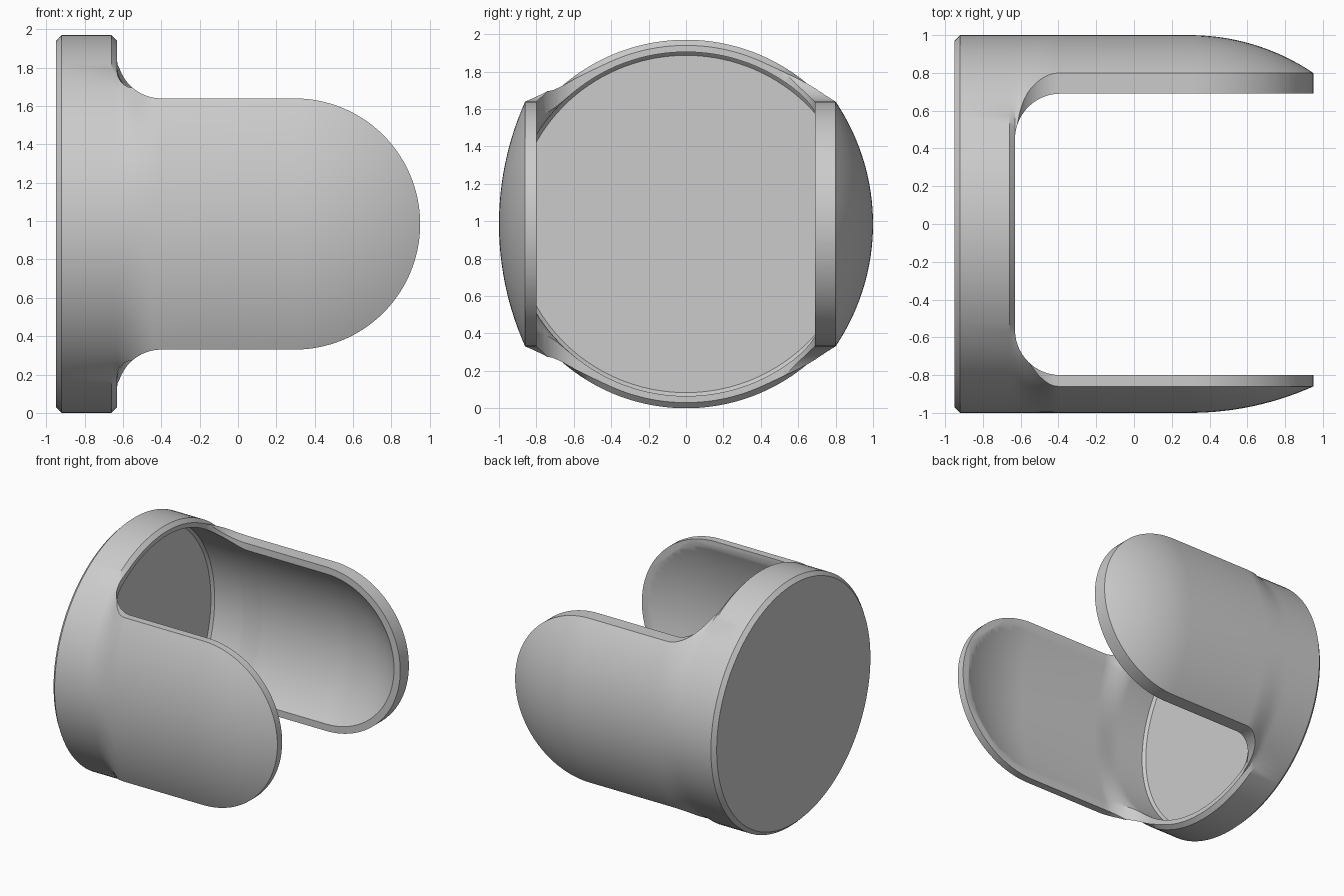
import bpy, bmesh
from math import sin, cos, pi, sqrt
from mathutils import Vector

if "Cube" in bpy.data.objects:
    bpy.data.objects.remove(bpy.data.objects["Cube"], do_unlink=True)

MID = 0.985          # height of the cup axis
HALF = 0.655         # half width of each arm
TIP = 0.295          # centre of the rounded arm ends
RIM = -0.63          # open edge of the base cup
SEGMENTS = 128


def smooth(v, a, b):
    t = min(1, max(0, (v - a) / (b - a)))
    return t * t * (3 - 2 * t)


def finish(bm, name):
    bmesh.ops.recalc_face_normals(bm, faces=bm.faces)
    mesh = bpy.data.meshes.new(name)
    bm.to_mesh(mesh)
    bm.free()
    obj = bpy.data.objects.new(name, mesh)
    bpy.context.collection.objects.link(obj)
    return obj


def loft(name, stations, base_radius, back, front, chamfer):
    """Skin along x from a round base into two domed arms.
    back and front are (centre y, radius) of the arm arcs;
    stations are (x, scale) pairs."""
    bm = bmesh.new()
    rings = []
    for x, scale in stations:
        ring = []
        for i in range(SEGMENTS):
            a = 2 * pi * (i + 0.5) / SEGMENTS
            c, radius = back if cos(a) > 0 else front
            section = sqrt(radius ** 2 - max(0, x - TIP) ** 2)
            arm = c * cos(a) + sqrt(section ** 2 - (c * sin(a)) ** 2)
            round_r = base_radius * (1 + 0.015 * cos(a) ** 2)
            drop = max(0, min(1, (x - RIM + 0.03) / 0.03))
            round_r -= chamfer * drop * smooth(abs(sin(a)), 0.7, 0.9)
            t = smooth(x, RIM, -0.4)
            r = scale * (round_r * (1 - t) + arm * t)
            ring.append(bm.verts.new((x, r * cos(a), MID + r * sin(a))))
        rings.append(ring)
    for lower, upper in zip(rings, rings[1:]):
        for i in range(SEGMENTS):
            j = (i + 1) % SEGMENTS
            bm.faces.new((lower[i], lower[j], upper[j], upper[i]))
    bm.faces.new(rings[0])
    bm.faces.new(rings[-1])
    return finish(bm, name)


def prism(name, points, direction):
    """Solid made by pushing a flat outline along a direction."""
    bm = bmesh.new()
    face = bm.faces.new([bm.verts.new(p) for p in points])
    result = bmesh.ops.extrude_face_region(bm, geom=[face])
    moved = [v for v in result["geom"] if isinstance(v, bmesh.types.BMVert)]
    bmesh.ops.translate(bm, verts=moved, vec=Vector(direction))
    return finish(bm, name)


def arc(cx, cy, r, start, end, steps):
    return [(cx + r * cos(start + (end - start) * i / steps),
             cy + r * sin(start + (end - start) * i / steps))
            for i in range(steps + 1)]


def boolean(obj, tool, operation):
    mod = obj.modifiers.new(operation, "BOOLEAN")
    mod.operation = operation
    mod.solver = "EXACT"
    mod.object = tool
    bpy.ops.object.select_all(action="DESELECT")
    bpy.context.view_layer.objects.active = obj
    obj.select_set(True)
    bpy.ops.object.modifier_apply(modifier=mod.name)
    bpy.data.objects.remove(tool, do_unlink=True)


# Shared stations: neck blend, straight arm, rounded tip
neck = [(RIM + 0.23 * i / 12, 1) for i in range(13)]
tip = [(TIP + 0.7 * i / 20, 1) for i in range(21)]

# Outer skin and hollow
cup = loft("clamp_cup", [(-0.95, 0.97), (-0.92, 1), (RIM - 0.03, 1)] + neck + tip,
           MID, (-0.17, 1.17), (0.6, 1.6), 0.03)
hollow = loft("hollow_cutter", [(-0.88, 0.98), (-0.86, 1)] + neck + tip,
              0.92, (-0.062, 0.962), (0.64, 1.56), 0)
boolean(cup, hollow, "DIFFERENCE")

# Side outline: full-height base, filleted necks, rounded arm ends
fillet = 0.23
upper = [(-1.2, 1.3), (RIM, 1.3)]
upper += arc(RIM + fillet, HALF + fillet, fillet, pi, 1.5 * pi, 14)
upper += arc(TIP, 0, HALF, pi / 2, 0, 32)
outline = upper + [(x, -z) for x, z in reversed(upper[:-1])]
keep = prism("outline_cutter", [(x, -1.5, MID + z) for x, z in outline], (0, 3, 0))
boolean(cup, keep, "INTERSECT")

# Open gap between the arms, with rounded inner corners
corner = 0.24
gap = [(1.3, -0.8)]
gap += arc(RIM + corner, -0.8 + corner, corner, 1.5 * pi, pi, 14)
gap += arc(RIM + corner, 0.69 - corner, corner, pi, pi / 2, 14)
gap += [(1.3, 0.69)]
gap_cutter = prism("gap_cutter", [(x, y, -0.5) for x, y in gap], (0, 0, 3))
boolean(cup, gap_cutter, "DIFFERENCE")

# Single plain grey
grey = bpy.data.materials.new("plain_grey")
grey.use_nodes = True
colour = (0.6, 0.6, 0.6, 1)
grey.diffuse_color = colour
grey.node_tree.nodes["Principled BSDF"].inputs["Base Color"].default_value = colour
cup.data.materials.clear()
cup.data.materials.append(grey)
for poly in cup.data.polygons:
    poly.material_index = 0

bpy.ops.object.select_all(action="DESELECT")
bpy.context.view_layer.objects.active = cup
cup.select_set(True)
bpy.ops.object.shade_smooth_by_angle(angle=pi / 6)
